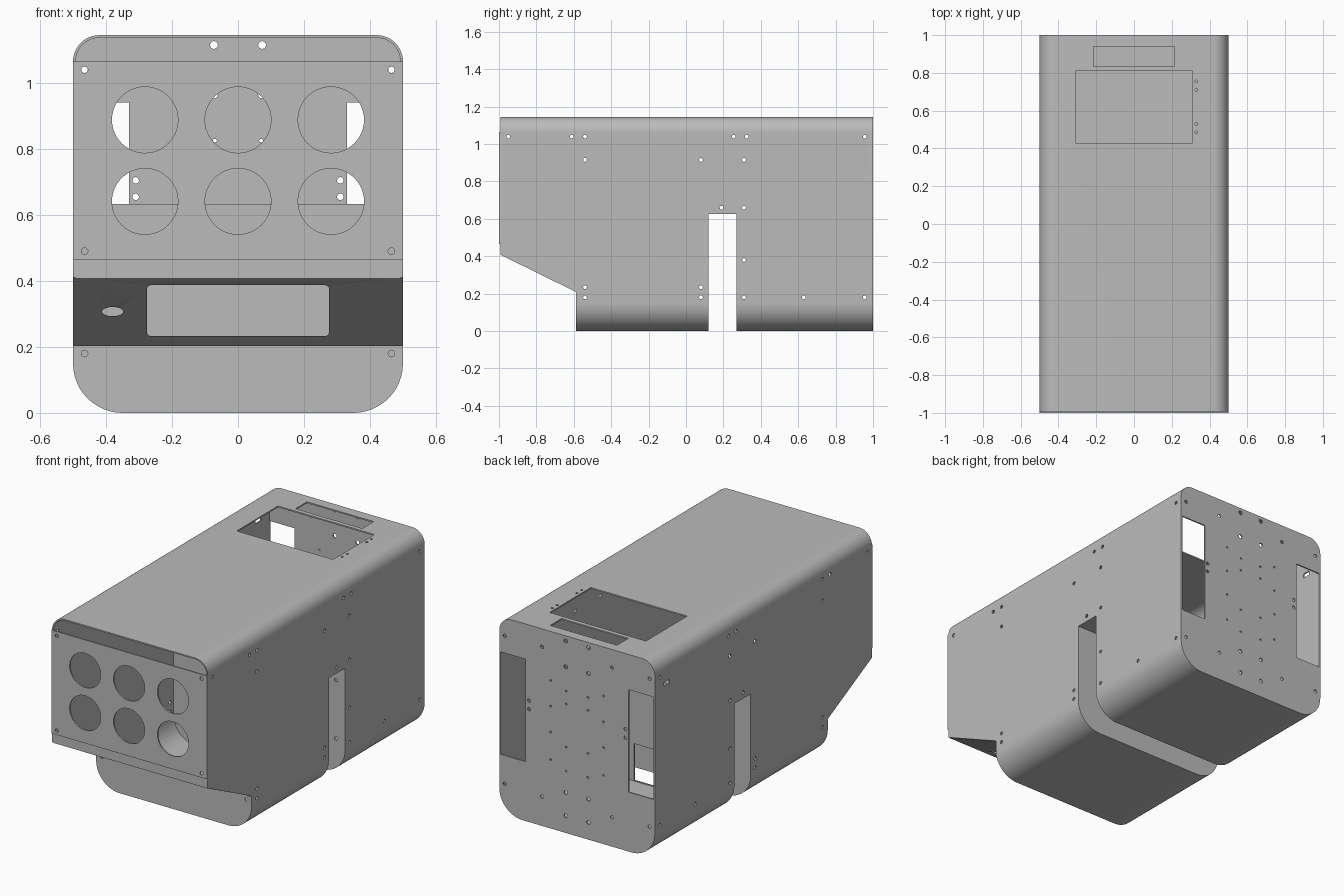
import bpy, bmesh, math
from mathutils import Vector

if "Cube" in bpy.data.objects:
    bpy.data.objects.remove(bpy.data.objects["Cube"], do_unlink=True)

T = 0.008            # sheet thickness
W, H = 0.5, 1.145    # half width, height
FRONT = -0.992       # front edge of the wrapped shell

steel = bpy.data.materials.new("grey_sheet_metal")
steel.use_nodes = True
GREY = (0.5, 0.5, 0.5, 1)
steel.diffuse_color = GREY
steel.node_tree.nodes["Principled BSDF"].inputs["Base Color"].default_value = GREY


def rounded(half, z0, z1, rb, rt, n=12):
    """Outline in x, z with separate bottom and top corner radii."""
    pts = []
    corners = [(1, z0, rb, -90), (1, z1, rt, 0), (-1, z1, rt, 90), (-1, z0, rb, 180)]
    for sx, z, r, start in corners:
        cz = z + r if z == z0 else z - r
        if r == 0:
            pts.append((sx * half, z))
            continue
        for i in range(n + 1):
            a = math.radians(start + 90 * i / n)
            pts.append((sx * (half - r) + r * math.cos(a), cz + r * math.sin(a)))
    return pts


def rect(a0, a1, b0, b1):
    return [(a0, b0), (a1, b0), (a1, b1), (a0, b1)]


def circle(a, b, r, rb=None, n=16):
    rb = rb or r
    return [(a + r * math.cos(2 * math.pi * i / n), b + rb * math.sin(2 * math.pi * i / n))
            for i in range(n)]


def place(p, d, axis):
    a, b = p
    return Vector({"x": (d, a, b), "y": (a, d, b), "z": (a, b, d)}[axis])


def add_prism(bm, pts, axis, d0, d1):
    lo = [bm.verts.new(place(p, d0, axis)) for p in pts]
    hi = [bm.verts.new(place(p, d1, axis)) for p in pts]
    bm.faces.new(lo)
    bm.faces.new(hi[::-1])
    for i in range(len(pts)):
        j = (i + 1) % len(pts)
        bm.faces.new((lo[i], hi[i], hi[j], lo[j]))


def finish(name, bm):
    bmesh.ops.recalc_face_normals(bm, faces=bm.faces[:])
    mesh = bpy.data.meshes.new(name)
    bm.to_mesh(mesh)
    bm.free()
    mesh.materials.append(steel)
    ob = bpy.data.objects.new(name, mesh)
    bpy.context.collection.objects.link(ob)
    return ob


def prism(name, pts, axis, d0, d1):
    bm = bmesh.new()
    add_prism(bm, pts, axis, d0, d1)
    return finish(name, bm)


def cut(ob, outlines, axis, d0, d1):
    """Punch a set of outlines through a part along one axis."""
    bm = bmesh.new()
    for pts in outlines:
        add_prism(bm, pts, axis, d0, d1)
    tool = finish("punch", bm)
    tool.hide_render = True
    mod = ob.modifiers.new("punch", "BOOLEAN")
    mod.operation, mod.solver, mod.object = "DIFFERENCE", "EXACT", tool
    bpy.context.view_layer.objects.active = ob
    bpy.ops.object.modifier_apply(modifier=mod.name)
    bpy.data.objects.remove(tool, do_unlink=True)


def both(points):
    return [(s * x, z) for x, z in points for s in (1, -1)]


# Wrapped outer shell: a rounded tube open at both ends
outer = rounded(W, 0, H, 0.15, 0.08)
inner = rounded(W - T, T, H - T, 0.15 - T, 0.08 - T)
bm = bmesh.new()
rings = [[bm.verts.new(place(p, y, "y")) for p in pts]
         for pts, y in ((outer, FRONT), (outer, 1 - T), (inner, 1 - T), (inner, FRONT))]
for k in range(4):
    r, s = rings[k], rings[(k + 1) % 4]
    for i in range(len(r)):
        j = (i + 1) % len(r)
        bm.faces.new((r[i], r[j], s[j], s[i]))
shell = finish("outer_shell", bm)

# Sloped nose underside and the cross slot, cut through both sides
nose = [(-1.2, -0.2), (-0.58, -0.2), (-0.58, 0.205), (FRONT, 0.41), (-1.2, 0.41)]
cut(shell, [nose, rect(0.12, 0.27, -0.2, 0.625)], "x", -1, 1)

# Side screw holes
side_rows = {1.04: (-0.95, -0.61, -0.54, 0.255, 0.325, 0.955), 0.915: (-0.54, 0.08, 0.31),
             0.66: (0.19, 0.31), 0.38: (0.31,), 0.235: (-0.54, 0.08),
             0.18: (-0.54, 0.08, 0.31, 0.63, 0.955)}
cut(shell, [circle(y, z, 0.01) for z, ys in side_rows.items() for y in ys], "x", -1, 1)
cut(shell, [rect(0.865, 0.915, 0.97, 0.995)], "x", -1, 0)

# Top hatch, handle opening and hinge holes
cut(shell, [rect(-0.31, 0.31, 0.43, 0.81), rect(-0.215, 0.215, 0.835, 0.94)]
    + [circle(0.33, y, 0.007, n=10) for y in (0.755, 0.71, 0.53, 0.485)], "z", 1, 2)

# Back plate with side cutouts and screw pattern
back = prism("back_plate", outer, "y", 1 - T, 1)
cut(back, [rect(0.33, W - T, 0.345, 0.94), rect(T - W, -0.33, 0.345, 0.94)], "y", 0.9, 1.1)
screws = both([(0.465, 1.04), (0.465, 0.18), (0.225, 1.04), (0.225, 0.17),
               (0.31, 0.705), (0.31, 0.655)])
large = both([(0.073, z) for z in (1.115, 0.965, 0.235, 0.1)])
small = both([(0.17, z) for z in (0.86, 0.71, 0.56, 0.4)] +
             [(0.07, z) for z in (0.825, 0.75, 0.5, 0.36)])
cut(back, [circle(x, z, r, n=12) for group, r in ((screws, 0.01), (large, 0.012), (small, 0.006))
           for x, z in group], "y", 0.9, 1.1)

# Front panel with six round openings
panel = prism("front_panel", rect(-W, W, 0.465, 1.065), "y", -1, FRONT)
cut(panel, [circle(x, z, 0.1, n=48) for x in (-0.282, 0, 0.282) for z in (0.888, 0.641)]
    + [circle(x, z, 0.01) for x, z in both([(0.465, 1.04), (0.465, 0.49)])], "y", -1.1, -0.9)
prism("front_lip", rect(T - W, W - T, 0.41, 0.475), "y", FRONT, FRONT + T)

# Sloped nose panel with display window and button hole
slope = prism("sloped_panel", [(-0.58, 0.205), (FRONT, 0.408), (FRONT, 0.418), (-0.58, 0.215)],
              "x", T - W, W - T)
cut(slope, [[(x, z + 0.31) for x, z in rounded(0.276, -0.077, 0.077, 0.012, 0.012, 4)],
            circle(-0.38, 0.307, 0.032, 0.014, 32)], "y", -1.1, -0.5)

# Lower front plate
lower = prism("lower_front_plate", rounded(W, 0, 0.205, 0.15, 0), "y", -0.58 - T, -0.58)
cut(lower, [circle(x, 0.18, 0.01) for x in (-0.465, 0.465)], "y", -0.7, -0.5)

# Slot tunnel: two bulkheads and a roof
wall = rounded(W - T, T, 0.63, 0.15 - T, 0)
prism("slot_front_wall", wall, "y", 0.12 - T, 0.12)
rear = prism("slot_rear_wall", wall, "y", 0.27, 0.27 + T)
cut(rear, [rect(-0.14, 0.14, T * 1.5, 0.225)]
    + [circle(x, z, 0.01) for x, z in both([(0.44, 0.54), (0.44, 0.2)])], "y", 0.2, 0.35)
prism("slot_roof", rect(0.12 - T, 0.27 + T, 0.625, 0.625 + T), "x", T - W, W - T)

# Smooth bends, crisp edges
for ob in bpy.context.collection.objects:
    if ob.type == "MESH" and steel.name in ob.data.materials:
        bpy.ops.object.select_all(action="DESELECT")
        ob.select_set(True)
        bpy.context.view_layer.objects.active = ob
        bpy.ops.object.shade_smooth_by_angle(angle=math.radians(30))
